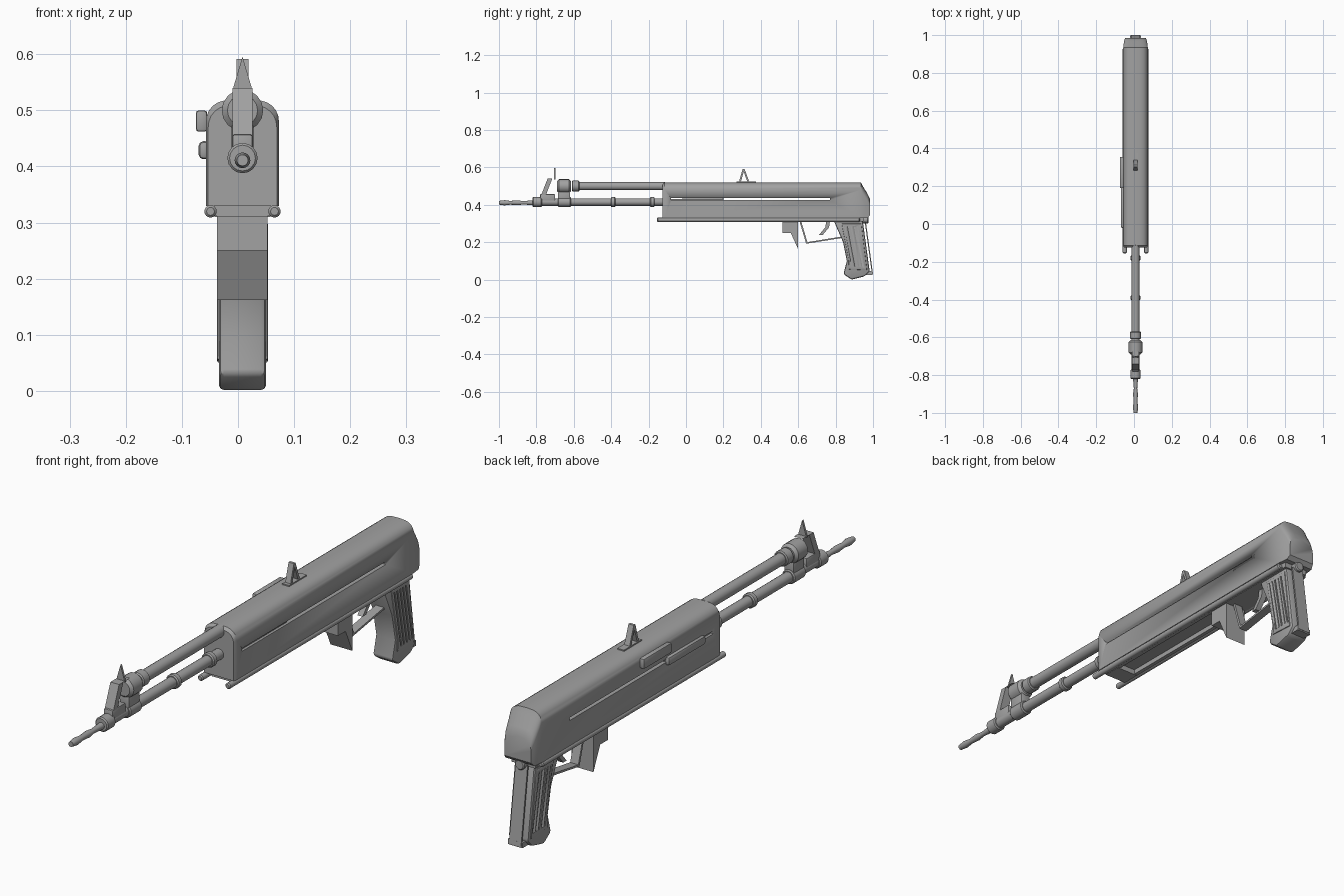
import bpy, bmesh
from math import sin, cos, pi, radians

if "Cube" in bpy.data.objects:
    bpy.data.objects.remove(bpy.data.objects["Cube"], do_unlink=True)

MIDDLE = .008          # centre line of the body across x
FLOOR, ROOF = .33, .52  # underside and top of the body
HALF = .065            # half width of the body
BARREL, TUBE = .415, .5  # heights of the two long tubes
GREY = (.36, .36, .36, 1)

grey = bpy.data.materials.new("plain grey")
grey.use_nodes = True
grey.diffuse_color = GREY
grey.node_tree.nodes["Principled BSDF"].inputs["Base Color"].default_value = GREY


def apply_modifier(ob, kind, **settings):
    modifier = ob.modifiers.new(kind.lower(), kind)
    for key, value in settings.items():
        setattr(modifier, key, value)
    bpy.context.view_layer.objects.active = ob
    bpy.ops.object.modifier_apply(modifier=modifier.name)


def loft(name, rings, bevel=0):
    """Skin a row of equal rings, cap both ends and shade the result."""
    bm = bmesh.new()
    loops = [[bm.verts.new(point) for point in ring] for ring in rings]
    count = len(loops[0])
    for near, far in zip(loops, loops[1:]):
        for i in range(count):
            j = (i + 1) % count
            bm.faces.new((near[i], near[j], far[j], far[i]))
    bm.faces.new(loops[0])
    bm.faces.new(loops[-1])
    bmesh.ops.recalc_face_normals(bm, faces=bm.faces)
    mesh = bpy.data.meshes.new(name)
    bm.to_mesh(mesh)
    bm.free()
    mesh.materials.append(grey)
    ob = bpy.data.objects.new(name, mesh)
    bpy.context.collection.objects.link(ob)
    bpy.ops.object.select_all(action='DESELECT')
    ob.select_set(True)
    bpy.context.view_layer.objects.active = ob
    if bevel:
        apply_modifier(ob, 'BEVEL', width=bevel, segments=2, limit_method='ANGLE')
    bpy.ops.object.shade_smooth_by_angle(angle=radians(35))
    return ob


def prism(name, outline, width, x=MIDDLE, bevel=0):
    """Side outline of (y, z) points given thickness across x."""
    sides = (x - width / 2, x + width / 2)
    return loft(name, [[(side, y, z) for y, z in outline] for side in sides], bevel)


def box(name, width, front, back, low, high, x=MIDDLE, bevel=0):
    outline = [(front, low), (back, low), (back, high), (front, high)]
    return prism(name, outline, width, x, bevel)


def lathe(name, profile, z, x=MIDDLE, sides=16):
    """Turned part along y from (y, radius) points."""
    turns = [2 * pi * i / sides for i in range(sides)]
    return loft(name, [[(x + r * cos(t), y, z + r * sin(t)) for t in turns] for y, r in profile])


def rod(name, front, back, radius, z, x=MIDDLE, chamfer=.004):
    """Straight round bar with chamfered ends."""
    slim = radius - chamfer
    lathe(name, [(front, slim), (front + chamfer, radius), (back - chamfer, radius), (back, slim)], z, x)


def strip(name, path, thickness, width):
    """Bent bar of constant depth along y, swept down a (y, z) path."""
    back = [(y + thickness, z) for y, z in reversed(path)]
    return prism(name, path + back, width)


def cut(ob, cutters):
    for cutter in cutters:
        apply_modifier(ob, 'BOOLEAN', operation='DIFFERENCE', solver='EXACT', object=cutter)
        bpy.data.objects.remove(cutter, do_unlink=True)


# Long body: flat sides, arched top, sloping rear
def body_ring(y, low, top, scale):
    width, arch, steps = HALF * scale, .04, 12
    ring = [(MIDDLE - width, y, low), (MIDDLE + width, y, low)]
    for i in range(steps + 1):
        turn = pi * i / steps
        side = 1 if i * 2 <= steps else -1
        x = width * side * abs(cos(turn)) ** .6
        ring.append((MIDDLE + x, y, top - arch + arch * sin(turn)))
    return ring


body = loft("body", [
    body_ring(-.125, FLOOR, ROOF - .01, .94),
    body_ring(-.115, FLOOR, ROOF, 1),
    body_ring(.935, FLOOR, ROOF, 1),
    body_ring(.945, FLOOR, .5, .98),
    body_ring(.97, FLOOR, .46, .93),
    body_ring(.984, FLOOR + .015, .43, .85)])
cut(body, [box("slot_cutter", 1, -.08, .77, .425, .436)])

# Side cover and bolt on the right flank
box("side_cover", .02, .19, .355, .462, ROOF - .02, x=-HALF, bevel=.005)
box("bolt", .02, -.02, .2, .413, .445, x=-.06, bevel=.008)
box("bolt_core", .11, -.08, .2, .424, .431)

# Underside rods, rails and crossbars
for name, side in (("right", -1), ("left", 1)):
    rod(name + "_rod", -.155, .93, .011, FLOOR - .01, MIDDLE + side * .057)
    box(name + "_rail", .016, -.1, .94, FLOOR - .018, FLOOR, MIDDLE + side * .043)
box("front_crossbar", .09, -.1, -.03, FLOOR - .02, FLOOR)
box("rear_underplate", .1, .5, .95, FLOOR - .02, FLOOR)
rod("rear_pin", .93, .975, .02, FLOOR - .01)

# Upper tube with its collar and front block
rod("upper_tube", -.6, -.11, .022, TUBE)
rod("tube_collar", -.61, -.57, .029, TUBE)
rod("tube_block", -.69, -.615, .037, TUBE, chamfer=.01)
box("block_bridge", .04, -.685, -.62, BARREL, TUBE - .02, bevel=.005)

# Barrel, its rings and the slim muzzle
rod("barrel", -.82, -.11, .02, BARREL)
for name, middle, reach in (("muzzle", -.795, .025), ("block", -.65, .035),
                            ("front", -.39, .012), ("rear", -.18, .012)):
    rod(name + "_ring", middle - reach, middle + reach, .027, BARREL)
lathe("muzzle", [(-1, .01), (-.97, .014), (-.94, .01), (-.9, .013), (-.87, .009), (-.81, .014)], BARREL - .004)

# Front sight: base, leaning post and pointed tip
box("front_sight_base", .036, -.78, -.7, BARREL, .457, bevel=.004)
strip("front_sight_post", [(-.775, .45), (-.74, .54), (-.7, .54)], .025, .036)
tip_half, tip_low = .018, ROOF + .015
loft("front_sight_tip", [[(MIDDLE - tip_half, y, tip_low), (MIDDLE + tip_half, y, tip_low),
                         (MIDDLE, y, .596)] for y in (-.706, -.698)])

# Rear sight: an open peak on a thin plate
box("rear_sight_plate", .028, .27, .375, ROOF - .005, ROOF + .004)
for name, foot in (("front", .282), ("back", .33)):
    strip("rear_sight_" + name + "_leg", [(foot, ROOF - .002), (.303, .592)], .01, .022)

# Catch block, trigger guard and trigger
TUCK = FLOOR - .015
prism("catch_block", [(.515, TUCK), (.515, .25), (.56, .25), (.6, .162), (.6, TUCK)], .09)
strip("guard_front", [(.606, TUCK), (.642, .194)], .009, .034)
prism("guard_base", [(.642, .192), (.83, .222), (.83, .23), (.645, .2)], .034)
strip("trigger", [(.75, TUCK), (.745, .28), (.71, .238)], .02, .022)

# Grip with slanted grooves in both cheek panels
prism("grip", [(.79, TUCK), (.84, .2), (.86, .1), (.842, .03), (.885, 0),
               (.955, .018), (.982, .045), (.945, TUCK)], .084, bevel=.009)
panel = prism("grip_panel", [(.832, .3), (.87, .1), (.868, .055), (.968, .05), (.938, .3)], .091, bevel=.004)
grooves = []
for i in range(5):
    for side in (-1, 1):
        start = .846 + i * .017
        outline = [(start, .285), (start + .04, .07), (start + .046, .07), (start + .006, .285)]
        grooves.append(prism("groove_cutter", outline, .012, MIDDLE + side * .0455))
cut(panel, grooves)
strip("grip_backstrap", [(.955, TUCK), (.994, .03)], .006, .05)
box("grip_heel", .06, .96, .998, .025, .045)
